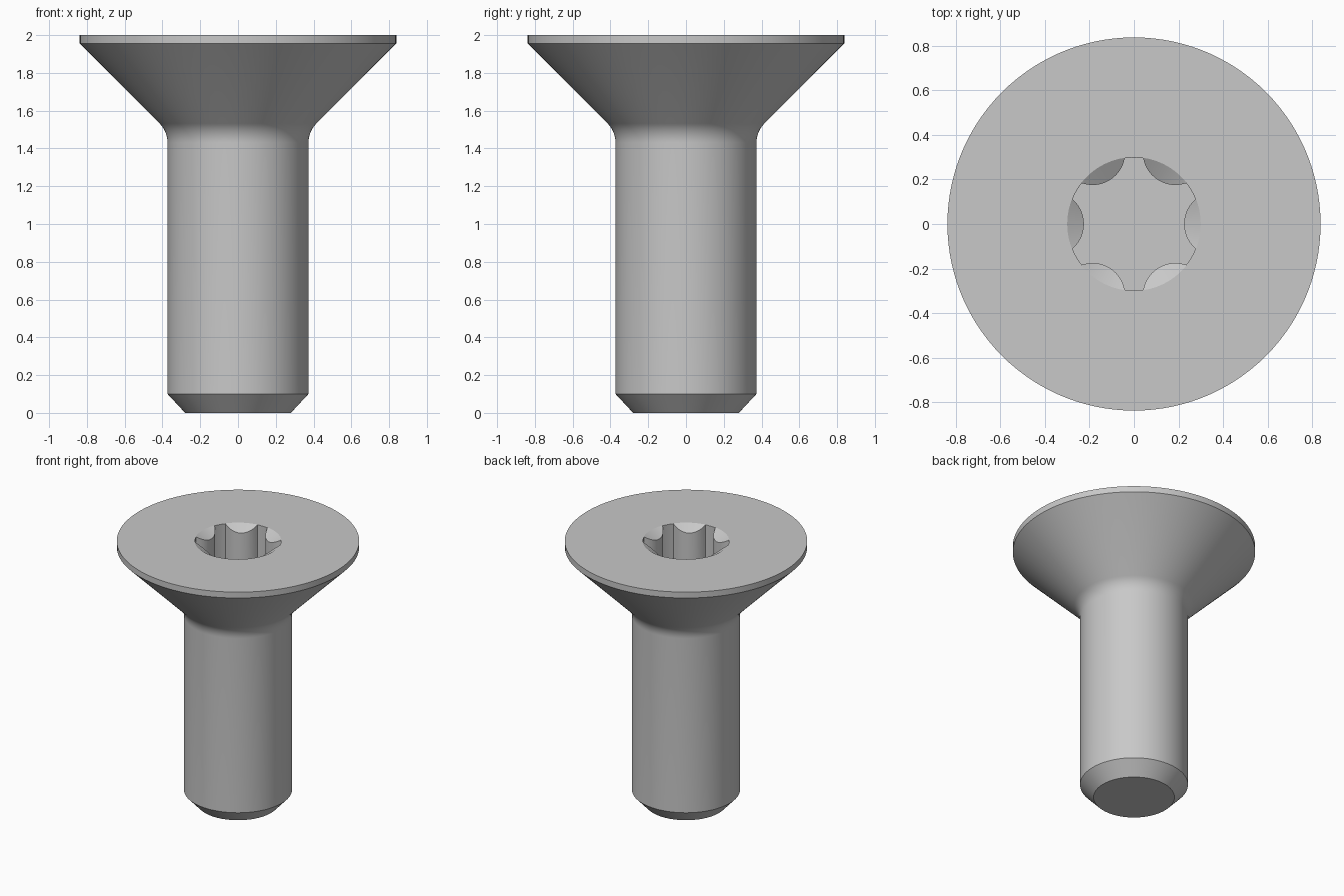
import bpy, bmesh, math
from math import sin, cos, tan, pi, radians

cube = bpy.data.objects.get("Cube")
if cube:
    bpy.data.objects.remove(cube, do_unlink=True)

steel = bpy.data.materials.new("steel_grey")
steel.use_nodes = True
colour = (0.58, 0.58, 0.58, 1)
steel.diffuse_color = colour
steel.node_tree.nodes["Principled BSDF"].inputs["Base Color"].default_value = colour


def loft(name, rings):
    """Closed solid skinned through rings of equal point count, bottom to top."""
    bm = bmesh.new()
    loops = [[bm.verts.new(p) for p in ring] for ring in rings]
    n = len(loops[0])
    for low, high in zip(loops, loops[1:]):
        for i in range(n):
            j = (i + 1) % n
            bm.faces.new((low[i], low[j], high[j], high[i]))
    bm.faces.new(loops[0][::-1])
    bm.faces.new(loops[-1])
    mesh = bpy.data.meshes.new(name)
    bm.to_mesh(mesh)
    bm.free()
    mesh.materials.append(steel)
    obj = bpy.data.objects.new(name, mesh)
    bpy.context.collection.objects.link(obj)
    return obj


def circle(r, z, n=120):
    return [(r * cos(2 * pi * i / n), r * sin(2 * pi * i / n), z) for i in range(n)]


# Body profile: chamfered tip, shank, fillet, countersunk head
shank_r, head_r, rim_z = 0.373, 0.838, 1.955
corner_z = rim_z - (head_r - shank_r)      # where the 45 degree cone meets the shank
tangent = 0.06
fillet_r = tangent / tan(pi / 8)
profile = [(0.28, 0), (shank_r, 0.1)]
for k in range(9):
    a = radians(45) * k / 8
    profile.append((shank_r + fillet_r * (1 - cos(a)),
                    corner_z - tangent + fillet_r * sin(a)))
profile += [(head_r, rim_z), (head_r, 2)]
screw = loft("screw_body", [circle(r, z) for r, z in profile])

# Six-lobed socket outline: outer lobe tips joined by inward-bulging arcs
tip_r, valley_r, tip_half = 0.298, 0.225, radians(8)
valley_half = pi / 6 - tip_half
half_chord = tip_r * sin(valley_half)
sagitta = tip_r * cos(valley_half) - valley_r
arc_r = (half_chord ** 2 + sagitta ** 2) / (2 * sagitta)
sweep = math.asin(half_chord / arc_r)
outline = []
for lobe in range(6):
    mid = lobe * pi / 3
    for k in range(13):
        t = sweep * (k / 6 - 1)
        x, y = valley_r + arc_r * (1 - cos(t)), arc_r * sin(t)
        outline.append((x * cos(mid) - y * sin(mid), x * sin(mid) + y * cos(mid)))
    for k in (1, 2, 3):
        a = mid + pi / 6 + tip_half * (k / 2 - 1)
        outline.append((tip_r * cos(a), tip_r * sin(a)))
socket = loft("socket_cutter", [[(x, y, z) for x, y in outline] for z in (1.68, 2.1)])

# Shallow lead-in cone around the socket mouth
slope = 0.045 / 0.075
lead_in = loft("lead_in_cutter",
               [circle(0.3 + dr, 2 + dr * slope) for dr in (-0.1, 0.05)])

bpy.context.view_layer.objects.active = screw
for cutter in (socket, lead_in):
    mod = screw.modifiers.new(cutter.name, "BOOLEAN")
    mod.operation = "DIFFERENCE"
    mod.solver = "EXACT"
    mod.object = cutter
    bpy.ops.object.modifier_apply(modifier=mod.name)
    bpy.data.objects.remove(cutter, do_unlink=True)

bpy.ops.object.select_all(action="DESELECT")
screw.select_set(True)
bpy.ops.object.shade_smooth_by_angle(angle=radians(25))
